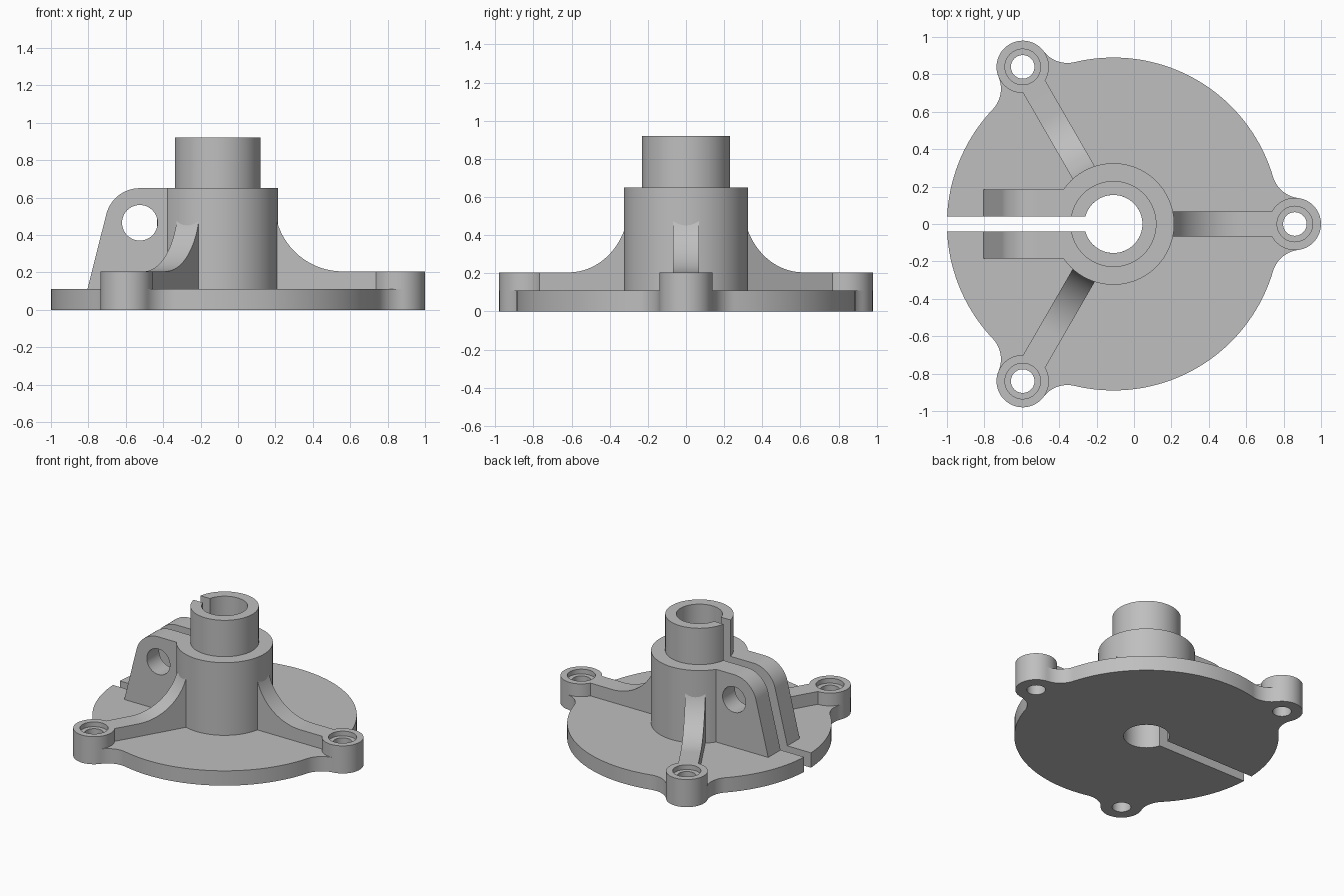
import bpy, bmesh
from math import sin, cos, pi, radians, acos, atan2, sqrt
from mathutils import Matrix, Vector

cube = bpy.data.objects.get("Cube")
if cube:
    bpy.data.objects.remove(cube, do_unlink=True)

# Main dimensions, measured from the hub axis
AXIS = Matrix.Translation((-0.11, 0, 0))
DISC_R, BOSS_R, FILLET_R, BOSS_D = 0.89, 0.14, 0.16, 0.97
PLATE_TOP, BOSS_TOP, HUB_TOP = 0.11, 0.205, 0.65
BORE_R, HOLE_R, RIB_W, EAR_W, SLOT_W = 0.155, 0.063, 0.068, 0.185, 0.04
ANGLES = [k * 2 * pi / 3 for k in range(3)]

grey = bpy.data.materials.new("grey")
grey.use_nodes = True
COLOUR = (0.52, 0.52, 0.52, 1)
grey.diffuse_color = COLOUR
grey.node_tree.nodes["Principled BSDF"].inputs["Base Color"].default_value = COLOUR


def arc(cx, cy, r, a0, a1, n):
    steps = [a0 + (a1 - a0) * i / n for i in range(n + 1)]
    return [(cx + r * cos(a), cy + r * sin(a)) for a in steps]


def finish(name, bm, matrix):
    bmesh.ops.remove_doubles(bm, verts=bm.verts[:], dist=1e-5)
    bmesh.ops.recalc_face_normals(bm, faces=bm.faces[:])
    bm.transform(AXIS @ matrix)
    mesh = bpy.data.meshes.new(name)
    bm.to_mesh(mesh)
    bm.free()
    mesh.materials.append(grey)
    obj = bpy.data.objects.new(name, mesh)
    bpy.context.collection.objects.link(obj)
    return obj


def prism(name, points, lo, hi, upright=False, matrix=Matrix()):
    """Extrude an outline along z, or along y when upright."""
    bm = bmesh.new()
    place = (lambda p: (p[0], lo, p[1])) if upright else (lambda p: (p[0], p[1], lo))
    face = bm.faces.new([bm.verts.new(place(p)) for p in points])
    top = bmesh.ops.extrude_face_region(bm, geom=[face])["geom"]
    move = Vector((0, hi - lo, 0)) if upright else Vector((0, 0, hi - lo))
    bmesh.ops.translate(bm, vec=move, verts=[v for v in top if isinstance(v, bmesh.types.BMVert)])
    return finish(name, bm, matrix)


def lathe(name, profile, matrix=Matrix(), n=64):
    """Revolve a closed (radius, z) profile into a hollow ring."""
    bm = bmesh.new()
    rings = [[bm.verts.new((r * cos(2 * pi * i / n), r * sin(2 * pi * i / n), z))
              for r, z in profile] for i in range(n)]
    m = len(profile)
    for i in range(n):
        a, b = rings[i], rings[(i + 1) % n]
        for j in range(m):
            k = (j + 1) % m
            bm.faces.new((a[j], b[j], b[k], a[k]))
    return finish(name, bm, matrix)


def cut(obj, cutters):
    for c in cutters:
        mod = obj.modifiers.new("cut", "BOOLEAN")
        mod.operation, mod.solver, mod.object = "DIFFERENCE", "EXACT", c
    bpy.context.view_layer.update()
    graph = bpy.context.evaluated_depsgraph_get()
    mesh = bpy.data.meshes.new_from_object(obj.evaluated_get(graph))
    obj.modifiers.clear()
    obj.data = mesh


def circle(x, y, r):
    return arc(x, y, r, 0, 2 * pi, 64)[:-1]


# Cutters: clamp slot, centre bore, screw holes, clamp bolt hole
slot = prism("slot_cutter", [(-1.1, -SLOT_W), (0, -SLOT_W), (0, SLOT_W), (-1.1, SLOT_W)], -0.1, 1.1)
bore = prism("bore_cutter", circle(0, 0, BORE_R), -0.1, 0.3)
holes = [prism("hole_cutter", circle(BOSS_D * cos(a), BOSS_D * sin(a), HOLE_R), -0.1, 0.3)
         for a in ANGLES]
EAR_X, EAR_Z, EAR_R = -0.415, 0.465, 0.185
bolt = prism("bolt_cutter", circle(EAR_X, EAR_Z, 0.095), -0.4, 0.4, True)

# Base plate: disc blended into three lobes by concave fillets
far = DISC_R + FILLET_R
t = acos((far**2 + BOSS_D**2 - (BOSS_R + FILLET_R)**2) / (2 * far * BOSS_D))
fx, fy = far * cos(t), far * sin(t)
g = atan2(fy, BOSS_D - fx)
outline = []
for a in ANGLES:
    lobe = (arc(fx, -fy, FILLET_R, pi - t, g, 14)
            + arc(BOSS_D, 0, BOSS_R, g - pi, pi - g, 28)[1:]
            + arc(fx, fy, FILLET_R, -g, t - pi, 14)[1:])
    outline += [(x * cos(a) - y * sin(a), x * sin(a) + y * cos(a)) for x, y in lobe]
    outline += arc(0, 0, DISC_R, a + t, a + 2 * pi / 3 - t, 36)[1:-1]
base = prism("base_plate", outline, 0, PLATE_TOP)
cut(base, [bore, slot] + holes)

# Stepped hollow hub
hub = lathe("hub", [(BORE_R, PLATE_TOP), (0.325, PLATE_TOP), (0.325, HUB_TOP),
                    (0.23, HUB_TOP), (0.23, 0.92), (BORE_R, 0.92)], n=96)
cut(hub, [slot])

# Pair of clamp ears with a bolt hole, rounded above and sloping outward below
ears = prism("clamp_ears",
             [(-0.695, PLATE_TOP), (-0.19, PLATE_TOP), (-0.19, HUB_TOP)]
             + arc(EAR_X, EAR_Z, EAR_R, pi / 2, radians(166), 20),
             -EAR_W, EAR_W, True)
cut(ears, [slot, bolt])
parts = [base, hub, ears]

# Three counterbored screw bosses, each tied to the hub by a curved rib
SWEEP_X, SWEEP_R = 0.67, 0.365
sweep = arc(SWEEP_X, BOSS_TOP + SWEEP_R, SWEEP_R, -pi / 2, -pi + 0.17, 28)
rib_profile = ([(0.25, PLATE_TOP), (0.87, PLATE_TOP), (0.87, BOSS_TOP)]
               + sweep + [(0.25, sweep[-1][1])])
for i, a in enumerate(ANGLES):
    turn = Matrix.Rotation(a, 4, "Z")
    parts.append(prism(f"rib_{i + 1}", rib_profile, -RIB_W, RIB_W, True, turn))
    parts.append(lathe(f"screw_boss_{i + 1}",
                       [(HOLE_R, PLATE_TOP), (BOSS_R, PLATE_TOP), (BOSS_R, BOSS_TOP),
                        (0.095, BOSS_TOP), (0.095, 0.17), (HOLE_R, 0.17)],
                       turn @ Matrix.Translation((BOSS_D, 0, 0))))

# Remove cutters, then smooth the curved walls and keep edges sharp
for c in [slot, bore, bolt] + holes:
    bpy.data.objects.remove(c, do_unlink=True)
for obj in parts:
    obj.data.shade_smooth()
    obj.data.set_sharp_from_angle(angle=radians(20))
